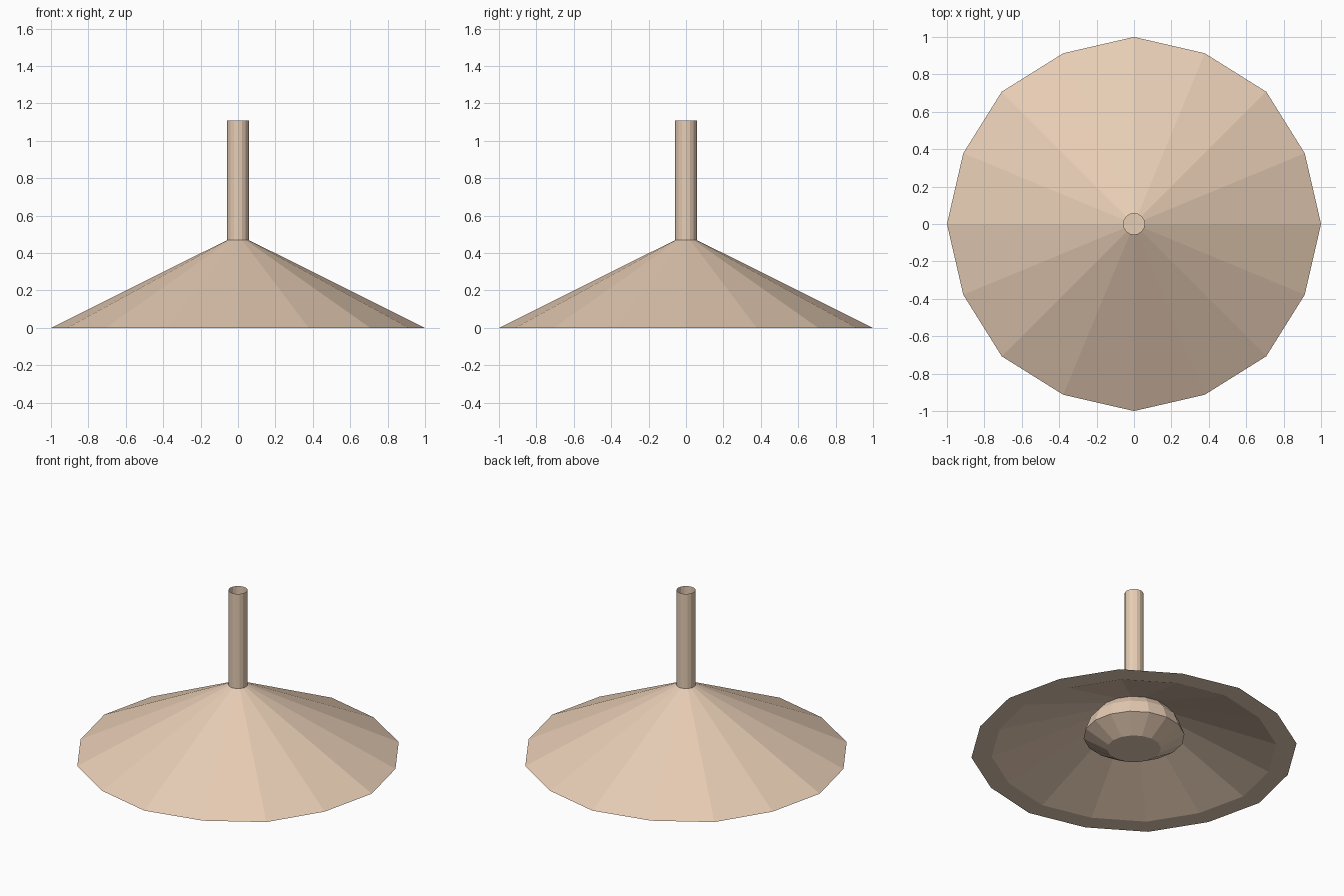
import bpy, bmesh, math

if "Cube" in bpy.data.objects:
    bpy.data.objects.remove(bpy.data.objects["Cube"])


def lathe(name, profile, sides, cap_start=False, cap_end=False, odd=1.0):
    """Revolve (radius, z) points around z; odd scales every second corner."""
    bm = bmesh.new()
    rings = []
    for r, z in profile:
        ring = []
        for i in range(sides):
            a, k = 2 * math.pi * i / sides, r * (odd if i % 2 else 1.0)
            ring.append(bm.verts.new((k * math.cos(a), k * math.sin(a), z)))
        rings.append(ring)
    for a, b in zip(rings, rings[1:]):
        for i in range(sides):
            j = (i + 1) % sides
            bm.faces.new((a[i], a[j], b[j], b[i]))
    if cap_start:
        bm.faces.new(rings[0][::-1])
    if cap_end:
        bm.faces.new(rings[-1])
    mesh = bpy.data.meshes.new(name)
    bm.to_mesh(mesh)
    bm.free()
    mesh.materials.append(tan)
    obj = bpy.data.objects.new(name, mesh)
    bpy.context.collection.objects.link(obj)
    return obj


tan = bpy.data.materials.new("tan")
tan.diffuse_color = (0.80, 0.61, 0.46, 1)
tan.use_nodes = True
tan.node_tree.nodes["Principled BSDF"].inputs["Base Color"].default_value = tan.diffuse_color

# Conical shade: shallow inner skin, flat rim, outer skin
lathe("shade", [(0.057, 0.32), (0.875, 0), (1.0, 0), (0.057, 0.47)], 16, odd=0.988)

# Open hanging tube
lathe("stem", [(0.058, 0.47), (0.058, 1.11)], 16)

# Squat faceted bulb with flat bottom, running up into the shade
lathe("bulb", [(0.165, 0.012), (0.31, 0.10), (0.275, 0.195), (0.22, 0.26)],
      16, cap_start=True)
